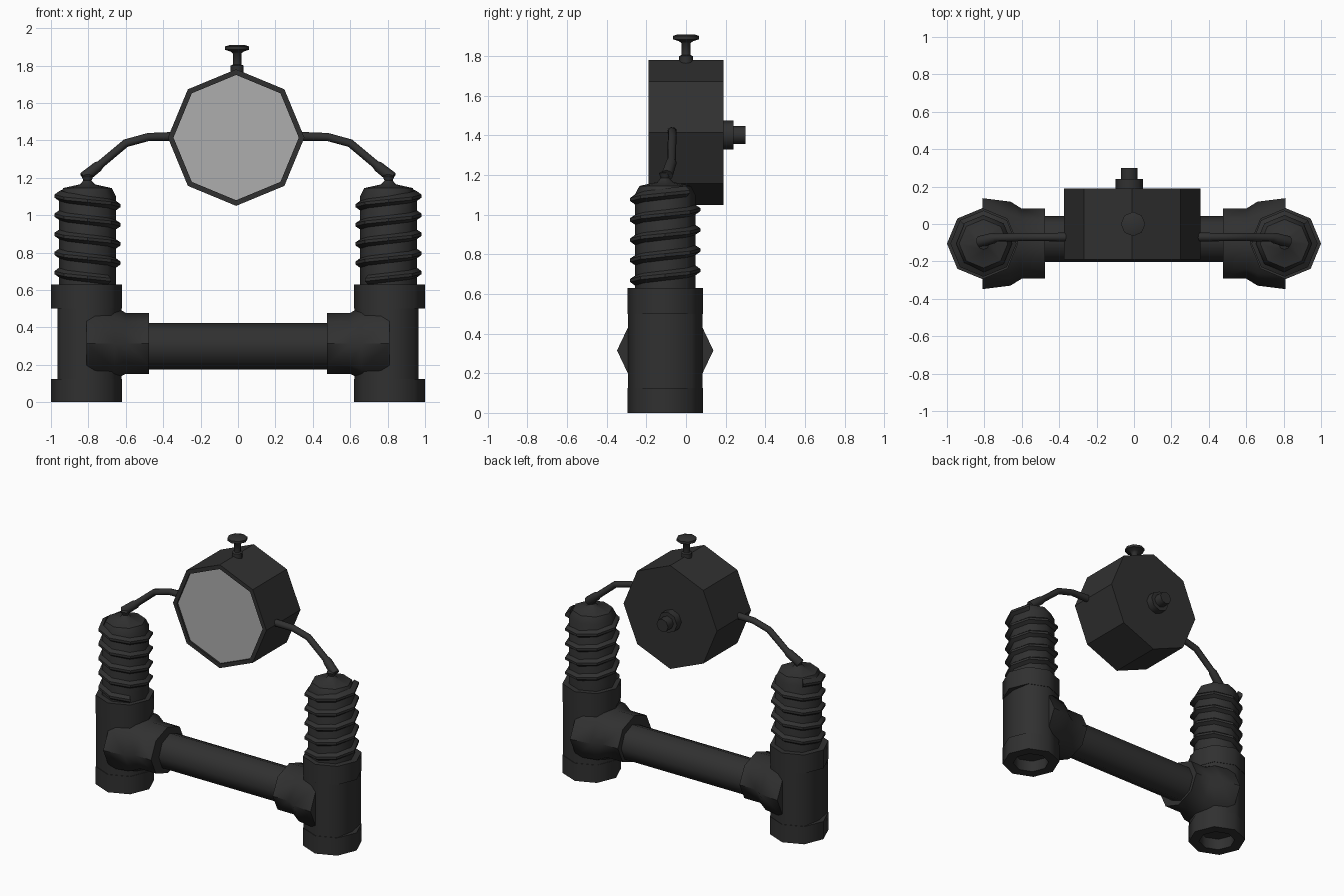
import bpy, bmesh
from math import cos, sin, pi, radians
from mathutils import Matrix

if "Cube" in bpy.data.objects:
    bpy.data.objects.remove(bpy.data.objects["Cube"])

def material(name, c):
    m = bpy.data.materials.new(name)
    m.diffuse_color = (c, c, c, 1)
    m.use_nodes = True
    m.node_tree.nodes["Principled BSDF"].inputs["Base Color"].default_value = m.diffuse_color
    return m

BLACK = material("black_metal", 0.03)
GLASS = material("pale_dial", 0.42)

def finish(bm, name, mat=BLACK, smooth=50):
    bmesh.ops.remove_doubles(bm, verts=bm.verts, dist=0.0005)
    bmesh.ops.recalc_face_normals(bm, faces=bm.faces)
    me = bpy.data.meshes.new(name)
    bm.to_mesh(me)
    bm.free()
    me.materials.append(mat)
    ob = bpy.data.objects.new(name, me)
    bpy.context.collection.objects.link(ob)
    if smooth:
        bpy.context.view_layer.objects.active = ob
        ob.select_set(True)
        bpy.ops.object.shade_smooth_by_angle(angle=radians(smooth))
        ob.select_set(False)
    return ob

def lathe(name, profile, loc, axis='Z', segs=8, scale=(1, 1, 1), mat=BLACK, smooth=50):
    """Revolve (radius, height) points about the chosen axis."""
    bm = bmesh.new()
    rings = [[bm.verts.new((r * cos(2 * pi * i / segs), r * sin(2 * pi * i / segs), h))
              for i in range(segs)] for r, h in profile]
    for a, b in zip(rings, rings[1:]):
        for i in range(segs):
            j = (i + 1) % segs
            bm.faces.new((a[i], a[j], b[j], b[i]))
    turn = {'Z': Matrix(), 'Y': Matrix.Rotation(-pi / 2, 4, 'X'),
            'X': Matrix.Rotation(pi / 2, 4, 'Y')}[axis]
    bm.transform(Matrix.Translation(loc) @ turn @ Matrix.Diagonal((*scale, 1)))
    bmesh.ops.dissolve_degenerate(bm, dist=0.0001, edges=bm.edges)
    return finish(bm, name, mat, smooth)

def thread(name, s, x, y, z0, z1, turns):
    """Triangular ridge winding up a column, mirrored by s."""
    bm = bmesh.new()
    n = int(turns * 8)
    rows = []
    for k in range(n + 1):
        a = pi / 4 - (n - k) * pi / 4
        z = z0 + (z1 - z0) * k / n
        rows.append([bm.verts.new((s * (x + r * cos(a)), y + r * sin(a), z + dz))
                     for r, dz in ((0.145, -0.03), (0.177, -0.008), (0.177, 0.008), (0.145, 0.03))])
    for p, q in zip(rows, rows[1:]):
        for i in range(4):
            j = (i + 1) % 4
            bm.faces.new((p[i], p[j], q[j], q[i]))
    bm.faces.new(rows[0])
    bm.faces.new(rows[-1])
    finish(bm, name, smooth=40)

CX, CY = 0.81, -0.105
for s, side in ((-1, "left"), (1, "right")):
    at = (s * CX, CY, 0)
    # Tee fitting: hollow foot, body with flattened outer side, top collar, branch
    lathe(side + "_tee_foot", [(0, .08), (.12, .08), (.12, 0), (.19, 0), (.19, .125), (0, .125)], at)
    body = lathe(side + "_tee_body", [(0, .1), (.187, .1), (.187, .52), (0, .52)], at)
    for v in body.data.vertices:
        if abs(v.co.x) > 0.965:
            v.co.x = s * 0.965
    lathe(side + "_tee_collar", [(0, .5), (.19, .5), (.19, .63), (0, .63)], at)
    lathe(side + "_tee_branch",
          [(0, 0), (1.3, 0), (1.2, s * -.15), (1.0, s * -.21), (1.0, s * -.335), (0, s * -.335)],
          (s * CX, CY, .315), 'X', scale=(.163, .187, 1))
    # Threaded column with domed top and wire post
    lathe(side + "_column", [(0, .6), (.153, .6), (.153, 1.1), (.13, 1.145), (.04, 1.165),
                             (.022, 1.185), (.032, 1.21), (0, 1.225)], (s * .805, CY, 0))
    thread(side + "_column_thread", s, .805, CY, .655, 1.115, 4.5)
    # Bent wire from post to gauge
    cu = bpy.data.curves.new(side + "_wire", 'CURVE')
    cu.dimensions = '3D'
    cu.bevel_depth, cu.bevel_resolution, cu.use_fill_caps = 0.022, 2, True
    path = ((.825, -.095, 1.2, 1.4), (.75, -.075, 1.26, 1.3), (.735, -.073, 1.272, 1),
            (.6, -.07, 1.385, 1), (.48, -.07, 1.418, 1), (.37, -.07, 1.42, 1.1), (.32, -.07, 1.42, 1.1))
    sp = cu.splines.new('POLY')
    sp.points.add(len(path) - 1)
    for p, (x, y, z, r) in zip(sp.points, path):
        p.co, p.radius = (s * x, y, z, 1), r
    sp.use_smooth = True
    cu.materials.append(BLACK)
    bpy.context.collection.objects.link(bpy.data.objects.new(side + "_wire", cu))

# Cross pipe joining the tees
lathe("cross_pipe", [(0, -.52), (.124, -.52), (.124, .52), (0, .52)], (0, -.08, .3), 'X')

# Octagonal gauge housing, dial and knobs
G = (-.01, 0, 1.415)
lathe("gauge_housing", [(0, .19), (.365, .19), (.365, -.19), (.335, -.19), (.335, -.17), (0, -.17)],
      G, 'Y', smooth=0)
lathe("gauge_dial", [(.336, -.178), (0, -.178)], G, 'Y', mat=GLASS, smooth=0)
lathe("top_knob", [(0, 1.75), (.035, 1.75), (.035, 1.8), (.023, 1.805), (.023, 1.865), (.035, 1.875),
                   (.065, 1.885), (.065, 1.902), (.04, 1.91), (0, 1.91)], (-.005, 0, 0))
lathe("back_knob", [(0, .18), (.073, .18), (.073, .24), (.045, .24), (.045, .3), (0, .3)],
      (-.025, 0, 1.402), 'Y')
